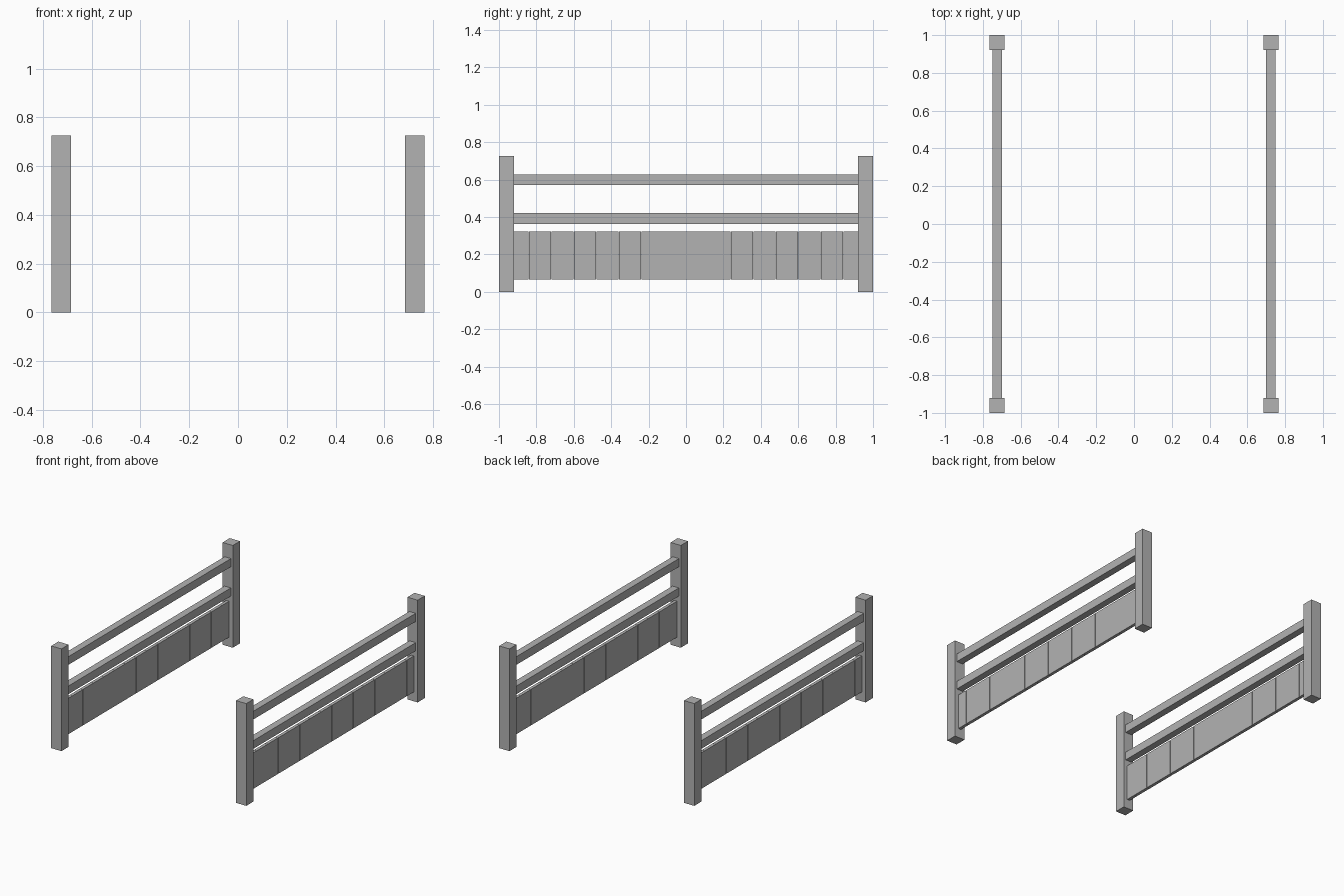
import bpy

if "Cube" in bpy.data.objects:
    bpy.data.objects.remove(bpy.data.objects["Cube"])

# One grey for the whole fence
grey = bpy.data.materials.new("grey")
grey.diffuse_color = (0.45, 0.45, 0.45, 1)
grey.use_nodes = True
grey.node_tree.nodes["Principled BSDF"].inputs["Base Color"].default_value = grey.diffuse_color


def box(name, x, y, z):
    """Box spanning the (min, max) pairs on each axis."""
    centre = [(a + b) / 2 for a, b in (x, y, z)]
    bpy.ops.mesh.primitive_cube_add(size=1, location=centre)
    ob = bpy.context.object
    ob.name = name
    ob.scale = [b - a for a, b in (x, y, z)]
    bpy.ops.object.transform_apply(location=False, rotation=False, scale=True)
    ob.data.materials.append(grey)


FENCE_X = 0.725
POST = 0.08
INNER = 1 - POST
PITCH = 0.12
GAP = 0.002


def across(cx, width):
    return (cx - width / 2, cx + width / 2)


for side, cx in (("left", -FENCE_X), ("right", FENCE_X)):
    # End posts
    for end, cy in (("front", -1 + POST / 2), ("back", 1 - POST / 2)):
        box(f"{side}_{end}_post", across(cx, POST), across(cy, POST), (0, 0.725))

    # Horizontal rails
    box(f"{side}_top_rail", across(cx, 0.05), (-INNER, INNER), (0.57, 0.628))
    box(f"{side}_middle_rail", across(cx, 0.05), (-INNER, INNER), (0.362, 0.42))

    # Row of upright boards, the end ones trimmed at the posts
    for i in range(-8, 8):
        y0 = max(i * PITCH + GAP / 2, -INNER)
        y1 = min((i + 1) * PITCH - GAP / 2, INNER)
        box(f"{side}_board_{i + 9}", across(cx, 0.022), (y0, y1), (0.067, 0.322))
